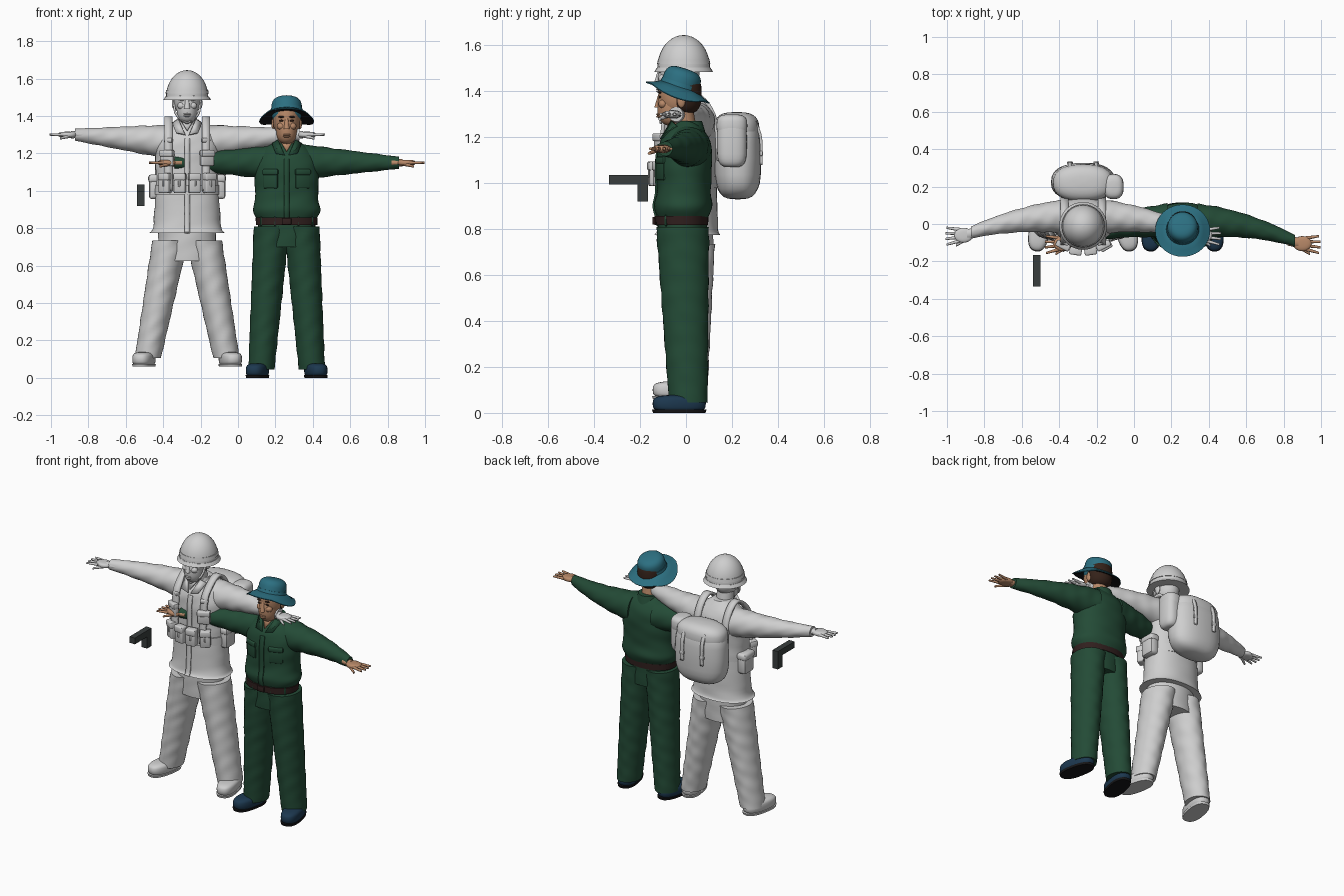
import bpy, bmesh
from math import sin, cos, pi, sqrt, atan2, copysign, radians
from mathutils import Matrix, Vector

if "Cube" in bpy.data.objects:
    bpy.data.objects.remove(bpy.data.objects["Cube"])

SIDES = {"right": -1, "left": 1}
CHEST_WIDTH, CHEST_DEPTH = .172, .122


def material(name, *rgb):
    m = bpy.data.materials.new(name)
    m.use_nodes = True
    m.diffuse_color = (*rgb, 1)
    m.node_tree.nodes["Principled BSDF"].inputs["Base Color"].default_value = (*rgb, 1)
    return m


GREY = material("pale grey", .62, .62, .62)
GREEN = material("forest green", .017, .07, .037)
TEAL = material("teal", .025, .16, .22)
SKIN = material("skin", .48, .25, .14)
BROWN = material("dark brown", .03, .014, .013)
NAVY = material("navy", .012, .04, .08)
GUN = material("gunmetal", .04, .048, .047)
HAIR = material("hair brown", .035, .016, .01)
BLACK = material("black", .008, .008, .009)


def finish(bm, name, mat):
    bmesh.ops.recalc_face_normals(bm, faces=bm.faces[:])
    mesh = bpy.data.meshes.new(name)
    bm.to_mesh(mesh)
    bm.free()
    ob = bpy.data.objects.new(name, mesh)
    bpy.context.collection.objects.link(ob)
    mesh.materials.append(mat)
    bpy.ops.object.select_all(action='DESELECT')
    ob.select_set(True)
    bpy.context.view_layer.objects.active = ob
    bpy.ops.object.shade_smooth_by_angle(angle=radians(45))
    return ob


def spline(rows, steps=6):
    """Smooth curve through tuples of any length."""
    out = []
    for i in range(len(rows) - 1):
        near = [rows[max(0, min(len(rows) - 1, i + k))] for k in (-1, 0, 1, 2)]
        for j in range(steps):
            t = j / steps
            out.append([b + t / 2 * (c - a + t * (2*a - 5*b + 4*c - d + t * (3*(b - c) + d - a)))
                        for a, b, c, d in zip(*near)])
    return out + [rows[-1]]


def loft(name, mat, rings, axis='z', fold=0, power=2, sides=32):
    """Skin elliptical rings (x, y, z, radius, radius), with optional cloth folds."""
    bm = bmesh.new()
    loops = []
    for x, y, z, a, b in rings:
        loop = []
        for i in range(sides):
            turn = 2 * pi * i / sides
            c, s = (copysign(abs(f(turn)) ** (2 / power), f(turn)) for f in (cos, sin))
            run = z if axis == 'z' else x
            swell = 1 + fold * (sin(45 * run + 3 * sin(2 * turn)) + sin(70 * run - 4 * c))
            u, v = a * c * swell, b * s * swell
            loop.append(bm.verts.new((x + u, y + v, z) if axis == 'z' else (x, y + u, z + v)))
        loops.append(loop)
    for low, high in zip(loops, loops[1:]):
        for i in range(sides):
            j = (i + 1) % sides
            bm.faces.new((low[i], low[j], high[j], high[i]))
    bm.faces.new(loops[0])
    bm.faces.new(loops[-1])
    return finish(bm, name, mat)


def limb(name, mat, start, end, thick, thin, flat=1, bend=0, rows=1, **style):
    """Tapered tube between two points, bowed along y."""
    rings = []
    for i in range(rows + 1):
        t = i / rows
        p = Vector(start).lerp(Vector(end), t)
        r = thick + (thin - thick) * t
        rings.append((p.x, p.y + bend * t * (1 - t), p.z, r, r * flat))
    return loft(name, mat, rings, **style)


def puff(name, mat, place, size, round=1, rows=14, **style):
    """Ellipsoid; a lower round value makes it boxier."""
    (x, y, z), (w, d, h) = place, size
    rings = []
    for i in range(rows + 1):
        a = (i / rows - .5) * pi * .99
        r = cos(a) ** round
        rings.append((x, y, z + h * copysign(abs(sin(a)) ** round, a), w * r, d * r))
    return loft(name, mat, rings, **style)


def box(name, mat, place, size, yaw=0, bevel=.008):
    bm = bmesh.new()
    bmesh.ops.create_cube(bm, size=1)
    bmesh.ops.scale(bm, vec=size, verts=bm.verts)
    if bevel:
        bmesh.ops.bevel(bm, geom=bm.edges[:], offset=bevel, segments=2, affect='EDGES', profile=.5)
    bm.transform(Matrix.Translation(place) @ Matrix.Rotation(yaw, 4, 'Z'))
    return finish(bm, name, mat)


def on_chest(name, mat, centre, x, z, size, out=0):
    """Box hugging the curved front of the torso."""
    c = x / CHEST_WIDTH
    s = -sqrt(1 - c * c)
    normal = Vector((c / CHEST_WIDTH, s / CHEST_DEPTH, 0)).normalized()
    place = Vector((centre + x, s * CHEST_DEPTH, z)) + normal * out
    return box(name, mat, place, size, atan2(normal.x, -normal.y))


def sheet(name, mat, quads, thick):
    bm = bmesh.new()
    for quad in quads:
        bm.faces.new([bm.verts.new(p) for p in quad])
    bmesh.ops.remove_doubles(bm, verts=bm.verts, dist=.0001)
    ob = finish(bm, name, mat)
    solid = ob.modifiers.new("thickness", 'SOLIDIFY')
    solid.thickness, solid.offset = thick, 0


def strap(name, mat, path, width, thick=.012):
    points = [Vector(p) for p in spline(path)]
    half = Vector((width / 2, 0, 0))
    sheet(name, mat, [(p - half, p + half, q + half, q - half) for p, q in zip(points, points[1:])], thick)


def hand(name, mat, spot, wrist):
    x, y, z = wrist
    limb(name + "_wrist", mat, spot(x - .04, y, z), spot(x + .02, y - .01, z), .025, .028, .7, axis='x')
    puff(name + "_palm", mat, spot(x + .04, y - .015, z), (.05, .04, .016), .7)
    for finger in range(4):
        fan = .03 - .02 * finger
        reach = .14 - .007 * abs(finger - 1.5)
        limb(name + "_finger", mat, spot(x + .06, y - .015 + fan, z), spot(x + reach, y - .02 + fan * 1.5, z),
             .01, .006, .9, axis='x', sides=12)
    limb(name + "_thumb", mat, spot(x, y - .02, z), spot(x + .08, y - .07, z - .02), .014, .007, .9, axis='x', sides=12)


def head(name, mat, dark, spot, lift):
    limb(name + "_neck", mat, spot(0, 0, lift - .2), spot(0, -.02, lift - .06), .055, .05)
    puff(name + "_skull", mat, spot(0, -.03, lift), (.072, .09, .1), .8)
    puff(name + "_jaw", mat, spot(0, -.06, lift - .06), (.056, .065, .08), .8)
    limb(name + "_nose", mat, spot(0, -.112, lift), spot(0, -.122, lift - .06), .008, .016, rows=3)
    for height in (.09, .1):
        puff(name + "_lip", mat, spot(0, -.12, lift - height), (.02, .01, .005))
    for side in SIDES.values():
        x = side * .028
        puff(name + "_eye", dark, spot(x, -.114, lift - .015), (.012, .005, .005))
        puff(name + "_brow", dark, spot(x, -.114, lift + .005), (.018, .007, .005))
        puff(name + "_cheek", mat, spot(x, -.1, lift - .045), (.024, .02, .02))
        puff(name + "_ear", mat, spot(side * .072, -.02, lift - .03), (.01, .018, .03))


def person(name, centre, cloth, skin, dark, shoe, sole, neck, shoulder, wrist, hem, hem_width, hip, ankle, back):
    def place(side):
        return lambda x, y, z: Vector((centre + side * x, y, z))
    spot = place(1)

    # Jacket, widest at the hem and narrowing into the neck
    profile = [(hem, hem_width), (hem + .05, .18), (neck - .3, .168), (neck - .17, CHEST_WIDTH),
               (neck - .1, .16), (neck - .05, .125), (neck, .06)]
    rows = [(centre, back + .02 * i / len(profile), z, w, w * .7) for i, (z, w) in enumerate(profile)]
    loft(name + "_jacket", cloth, spline(rows, 8), fold=.007, power=2.2, sides=48)
    strap(name + "_button_strip", cloth, [(x, y - d - .003, z) for x, y, z, w, d in rows[:-2]], .03, .009)
    limb(name + "_collar_band", cloth, spot(0, .01, neck - .05), spot(0, .01, neck), .075, .06)
    sheet(name + "_open_neck", skin, [(spot(-.036, -.06, neck), spot(.036, -.06, neck), spot(0, -.1, neck - .06))], .008)
    limb(name + "_trouser_seat", cloth, spot(0, back, hem - .15), spot(0, back, hem), .15, .155, .7, rows=8, fold=.006)
    head(name, skin, dark, spot, neck + .12)

    for word, side in SIDES.items():
        tag, spot = f"{name}_{word}", place(side)
        start, end = spot(.08, .03 + back, shoulder), spot(*wrist)
        limb(tag + "_sleeve", cloth, start, end, .094, .032, bend=start.y - end.y, rows=40, axis='x', fold=.016)
        hand(tag + "_hand", skin, spot, wrist)
        foot, ground = ankle
        limb(tag + "_trouser_leg", cloth, spot(hip, back, hem - .04), spot(foot, .01, ground + .045),
             .096, .07, 1.2, rows=40, fold=.011)
        flap = (spot(.01, -.108, neck - .08), spot(.045, -.06, neck), spot(.078, -.04, neck - .02), spot(.058, -.1, neck - .07))
        sheet(tag + "_collar", cloth, [flap], .014)
        # Shoes, turned slightly out
        turn = Matrix.Translation(spot(foot + .015, 0, ground)) @ Matrix.Rotation(side * .2, 4, 'Z')
        upper = puff(tag + "_shoe", shoe, (0, -.03, .04), (.056, .117, .038), .6, power=2.5)
        base = limb(tag + "_sole", sole, (0, -.03, 0), (0, -.03, .014), .055, .057, 2.1, power=2.5)
        for part in (upper, base):
            part.data.transform(turn)


# Taller figure in pale kit
TALL = -.272
person("soldier", TALL, GREY, GREY, GREY, GREY, GREY, neck=1.38, shoulder=1.26, wrist=(.6, -.045, 1.3),
       hem=.775, hem_width=.2, hip=.09, ankle=(.21, .06), back=.01)

# Helmet dome, rim and chin strap
dome = [(TALL, -.01, 1.5 + .145 * sin(a), .113 * cos(a), .115 * cos(a)) for a in (pi / 20.2 * i for i in range(11))]
loft("helmet_dome", GREY, dome)
limb("helmet_rim", GREY, (TALL, -.01, 1.485), (TALL, -.01, 1.505), .128, .116)
limb("helmet_band", GREY, (TALL, -.01, 1.52), (TALL, -.01, 1.54), .116, .112)
for side in SIDES.values():
    strap("chin_strap", GREY, [(TALL + side * .072, -.03, 1.5), (TALL + side * .06, -.07, 1.41), (TALL, -.1, 1.36)], .01)

# Harness, belt and pouches
limb("web_belt", GREY, (TALL, .01, .98), (TALL, .01, 1.03), .177, .175, .74)
for side in SIDES.values():
    x = side * .1
    over = [(-.115, 1), (-.105, 1.2), (-.08, 1.31), (.03, 1.39), (.12, 1.3), (.14, 1.1)]
    strap("harness_strap", GREY, [(TALL + x, y, z) for y, z in over], .042, .016)
    on_chest("harness_buckle", GREY, TALL, x, 1.27, (.05, .02, .025))
    on_chest("chest_pouch", GREY, TALL, x, 1.175, (.075, .03, .085), .015)
    on_chest("chest_pouch_flap", GREY, TALL, x, 1.2, (.08, .036, .035), .018)
    for x in (side * .036, side * .108):
        on_chest("magazine_pouch", GREY, TALL, x, 1.04, (.062, .045, .105), .02)
        on_chest("magazine_flap", GREY, TALL, x, 1.075, (.066, .05, .04), .022)
        on_chest("magazine_tab", GREY, TALL, x, 1.04, (.016, .05, .04), .022)
    x = TALL + side * .175
    box("hip_pouch", GREY, (x, .03, 1.02), (.06, .1, .13), bevel=.018)
    box("hip_pouch_flap", GREY, (x, .03, 1.065), (.066, .106, .045), bevel=.015)

# Backpack with lid, side pouch and buckled straps
puff("backpack", GREY, (TALL, .225, 1.11), (.172, .102, .18), .6, fold=.006, power=2.4)
puff("backpack_lid", GREY, (TALL, .22, 1.23), (.162, .1, .08), .7, power=2.4)
puff("side_pouch", GREY, (TALL + .165, .2, 1.18), (.052, .065, .11), .5, power=2.6)
puff("side_pouch_lid", GREY, (TALL + .162, .2, 1.25), (.054, .067, .05), .6, power=2.6)
for side in SIDES.values():
    x = TALL + side * .07
    strap("lid_strap", GREY, [(x, .3, 1.27), (x, .325, 1.2), (x, .328, 1.08)], .02)
    box("lid_buckle", GREY, (x, .328, 1.13), (.03, .014, .022), bevel=.004)

# Shorter figure in green uniform
SHORT = .26
person("villager", SHORT, GREEN, SKIN, HAIR, NAVY, BLACK, neck=1.27, shoulder=1.155, wrist=(.6, -.09, 1.15),
       hem=.85, hem_width=.158, hip=.08, ankle=(.135, 0), back=-.015)
limb("leather_belt", BROWN, (SHORT, -.02, .818), (SHORT, -.02, .857), .164, .166, .71, power=2.2)
box("belt_buckle", BROWN, (SHORT, -.14, .837), (.05, .012, .034), bevel=.003)
for side in SIDES.values():
    on_chest("shirt_pocket", GREEN, SHORT, side * .085, 1.06, (.085, .02, .095))
    on_chest("shirt_pocket_flap", GREEN, SHORT, side * .085, 1.1, (.09, .028, .032))
    for x in (.06, .13):
        on_chest("belt_loop", GREEN, SHORT, side * x, .837, (.014, .012, .05), .01)
puff("hair", HAIR, (SHORT, -.01, 1.39), (.078, .078, .09), .7)

# Brimmed hat, tilted back, with drooping sides and a dark underside
edge = [(0, .07), (-.013, .145), (-.008, .147), (.004, .113), (.018, .085)]
brim = loft("hat_brim", TEAL, [(0, 0, z, r, r) for z, r in edge], sides=40)
brim.data.materials.append(BLACK)
for face in brim.data.polygons:
    face.material_index = int(face.normal.z < -.5)
crown = puff("hat_crown", TEAL, (0, 0, .03), (.082, .084, .07), .6)
band = limb("hat_band", TEAL, (0, 0, .015), (0, 0, .034), .088, .085)
for part in (brim, crown, band):
    part.data.transform(Matrix.Translation((SHORT, -.033, 1.404)) @ Matrix.Rotation(-.32, 4, 'X'))
for v in brim.data.vertices:
    v.co.z -= max(0, abs(v.co.x - SHORT) - .09) * .45

# Floating pistol
box("pistol_slide", GUN, (-.52, -.25, 1.015), (.038, .17, .04), bevel=0)
box("pistol_grip", GUN, (-.52, -.188, .96), (.038, .046, .08), bevel=0)
